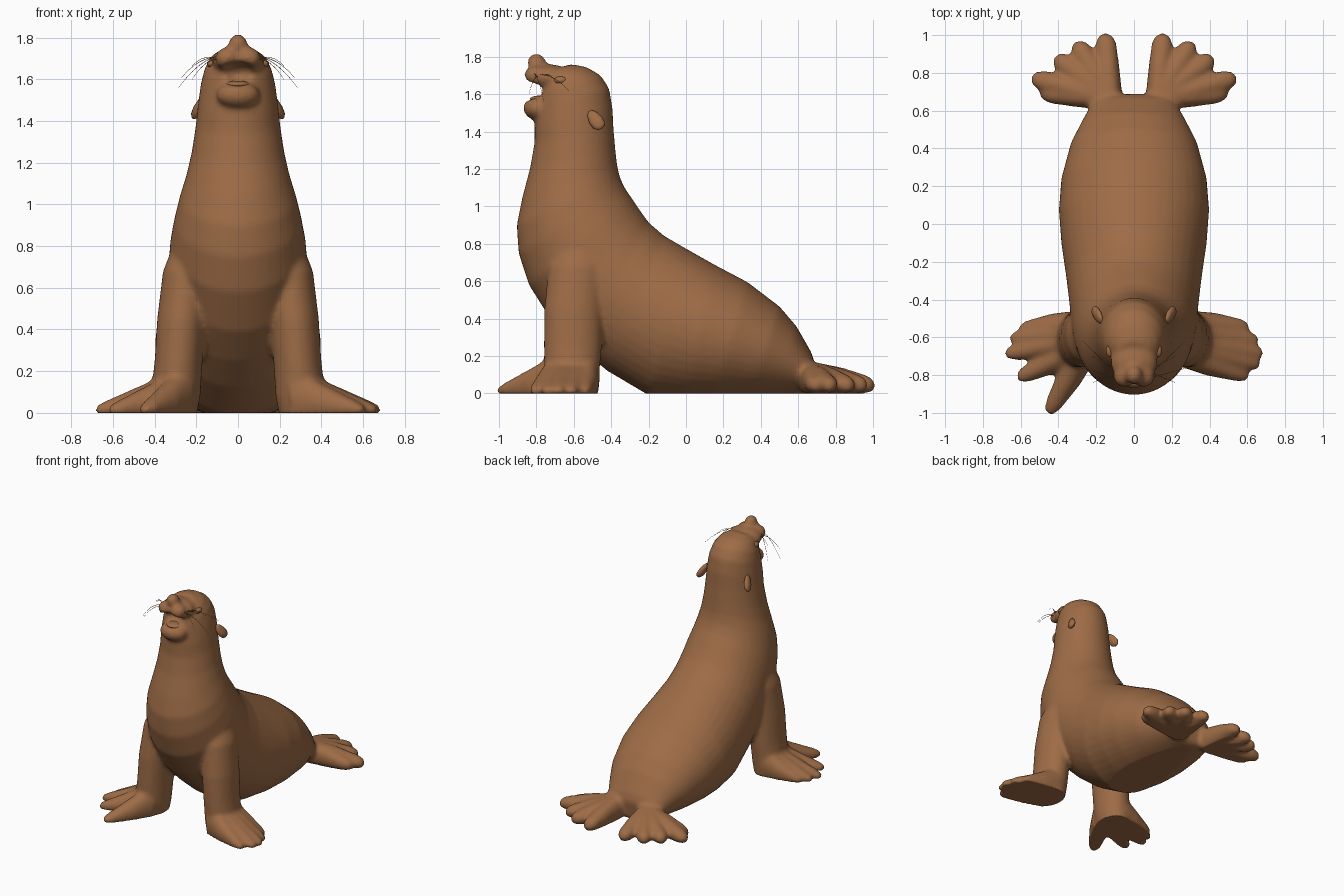
import bpy, bmesh, math
from mathutils import Vector, Matrix

if "Cube" in bpy.data.objects:
    bpy.data.objects.remove(bpy.data.objects["Cube"])

brown = bpy.data.materials.new("brown fur")
brown.diffuse_color = (0.34, 0.15, 0.062, 1)
brown.use_nodes = True
brown.node_tree.nodes["Principled BSDF"].inputs["Base Color"].default_value = brown.diffuse_color


def finish(bm, name):
    bmesh.ops.recalc_face_normals(bm, faces=bm.faces)
    me = bpy.data.meshes.new(name)
    bm.to_mesh(me)
    bm.free()
    me.materials.append(brown)
    for p in me.polygons:
        p.use_smooth = True
    ob = bpy.data.objects.new(name, me)
    bpy.context.collection.objects.link(ob)
    return ob


def loft(bm, rings, n=32):
    """Skin elliptical rings given as (centre, half axis, half axis)."""
    loops = []
    for c, u, v in rings:
        loops.append([bm.verts.new(c + u * math.cos(2 * math.pi * i / n) + v * math.sin(2 * math.pi * i / n))
                      for i in range(n)])
    for a, b in zip(loops, loops[1:]):
        for i in range(n):
            j = (i + 1) % n
            bm.faces.new((a[i], a[j], b[j], b[i]))
    bm.faces.new(loops[0][::-1])
    bm.faces.new(loops[-1])


def ball(bm, c, r):
    m = Matrix.Translation(c) @ Matrix.Diagonal((*r, 1))
    bmesh.ops.create_uvsphere(bm, u_segments=24, v_segments=16, radius=1, matrix=m)


def toe(bm, root, tip, sections):
    """Flattened tapered toe; sections are (t, z, half width, half height)."""
    root, tip = Vector((*root, 0)), Vector((*tip, 0))
    d = (tip - root).normalized()
    side = Vector((-d.y, d.x, 0))
    loft(bm, [(root.lerp(tip, t) + Vector((0, 0, z)), side * w, Vector((0, 0, h)))
              for t, z, w, h in sections], 20)


bm = bmesh.new()

# torso, neck and cranium: (front y, front z, back y, back z, half width)
spine = [(.67, .02, .69, .16, .17), (.64, 0, .67, .22, .215), (.5, -.01, .59, .36, .275),
         (.35, -.02, .5, .465, .335), (.15, -.03, .33, .595, .385), (0, -.03, .15, .69, .398),
         (-.2, -.01, 0, .775, .385), (-.42, .12, -.12, .845, .36), (-.58, .25, -.2, .915, .345),
         (-.72, .39, -.25, .985, .335), (-.84, .58, -.29, 1.045, .325), (-.895, .75, -.325, 1.095, .305),
         (-.905, .9, -.353, 1.155, .28), (-.875, 1.05, -.368, 1.22, .248), (-.835, 1.2, -.377, 1.3, .222),
         (-.81, 1.34, -.387, 1.41, .203), (-.81, 1.44, -.392, 1.52, .192), (-.80, 1.53, -.41, 1.63, .178),
         (-.79, 1.6, -.455, 1.70, .16), (-.77, 1.66, -.53, 1.745, .13), (-.75, 1.70, -.62, 1.762, .085)]
rings = []
for fy, fz, by, bz, w in spine:
    f, b = Vector((0, fy, fz)), Vector((0, by, bz))
    rings.append(((f + b) / 2, Vector((w, 0, 0)), (b - f) / 2))
loft(bm, rings, 40)

# muzzle, nose, lip pads, lower jaw
ball(bm, (0, -.73, 1.69), (.125, .11, .07))
ball(bm, (0, -.80, 1.77), (.045, .05, .048))
ball(bm, (0, -.79, 1.525), (.105, .08, .065))
for s in (-1, 1):
    ball(bm, (.05 * s, -.805, 1.70), (.06, .06, .055))

# front legs
arm = [(.2, -.54, .88, .08, .1), (.245, -.58, .68, .115, .155), (.27, -.6, .45, .118, .158),
       (.285, -.605, .25, .115, .155), (.30, -.61, .08, .12, .145), (.31, -.61, -.02, .11, .14)]
for s in (-1, 1):
    loft(bm, [(Vector((s * x, y, z)), Vector((a, 0, 0)), Vector((0, b, 0))) for x, y, z, a, b in arm])

# front flipper toes, the two feet are spread differently
front = [(0, .08, .07, .14), (.4, .05, .068, .09), (.85, .022, .045, .04), (.97, .015, .03, .022), (1, .012, .01, .01)]
feet = [[(.61, -.55), (.66, -.62), (.685, -.69), (.67, -.745), (.61, -.81)],
        [(-.61, -.56), (-.66, -.61), (-.685, -.69), (-.62, -.82), (-.455, -1.005)]]
for tips in feet:
    for i, tip in enumerate(tips):
        root = (math.copysign(.31 - .01 * i, tip[0]), -.53 - .04 * i)
        toe(bm, root, tip, front)

# hind flipper toes
hind = [(0, .08, .06, .095), (.5, .065, .06, .075), (.85, .05, .056, .05), (.96, .045, .038, .035), (1, .04, .012, .012)]
for s in (-1, 1):
    for x, y in [(.155, 1.01), (.31, .965), (.42, .885), (.545, .775), (.50, .70)]:
        toe(bm, (.12 * s, .66), (x * s, y), hind)

body = finish(bm, "body")

# mouth opening cutter
bm = bmesh.new()
ball(bm, (0, -.865, 1.625), (.1, .125, .06))
cutter = finish(bm, "mouth_cutter")
cutter.hide_render = True

# fuse, carve the mouth and soften
for k in range(2):
    m = body.modifiers.new("fuse", 'REMESH')
    m.mode = 'VOXEL'
    m.voxel_size = .012
    m.use_smooth_shade = True
    if k == 0:
        m = body.modifiers.new("mouth", 'BOOLEAN')
        m.operation = 'DIFFERENCE'
        m.solver = 'EXACT'
        m.object = cutter
m = body.modifiers.new("soften", 'SMOOTH')
m.factor = .5
m.iterations = 9
dg = bpy.context.evaluated_depsgraph_get()
me = bpy.data.meshes.new_from_object(body.evaluated_get(dg))
body.modifiers.clear()
body.data = me
bpy.data.objects.remove(cutter)
for v in me.vertices:          # flat underside on the ground
    v.co.z = max(v.co.z, 0)
me.materials.clear()
me.materials.append(brown)
for p in me.polygons:
    p.use_smooth = True
    p.material_index = 0

# ears and closed eyes
for s, tag in ((-1, "left"), (1, "right")):
    bm = bmesh.new()
    a, b = Vector((.172 * s, -.515, 1.51)), Vector((.212 * s, -.452, 1.415))
    loft(bm, [(a.lerp(b, t), Vector((r * .7, 0, 0)), Vector((0, r, r * .6)))
              for t, r in [(0, .008), (.15, .022), (.5, .032), (.8, .03), (.95, .018), (1, .006)]], 16)
    finish(bm, tag + "_ear")
    bm = bmesh.new()
    ball(bm, (.128 * s, -.67, 1.675), (.02, .035, .02))
    finish(bm, tag + "_eyelid")

# tongue
bm = bmesh.new()
ball(bm, (0, -.775, 1.575), (.06, .06, .018))
finish(bm, "tongue")

# whiskers
cu = bpy.data.curves.new("whiskers", 'CURVE')
cu.dimensions = '3D'
cu.bevel_depth = .0022
cu.bevel_resolution = 1
cu.materials.append(brown)
for s in (-1, 1):
    for i, (x, y, z) in enumerate([(.285, -.76, 1.56), (.27, -.62, 1.61), (.22, -.84, 1.6), (.22, -.70, 1.665)]):
        a = Vector((.085, -.815 + .015 * i, 1.715 - .01 * i))
        b = Vector((x, y, z))
        sp = cu.splines.new('POLY')
        sp.points.add(6)
        for k, p in enumerate(sp.points):
            t = k / 6
            q = a.lerp(b, t) + Vector((0, 0, .12 * t * (1 - t)))
            p.co = (q.x * s, q.y, q.z, 1)
            p.radius = 1 - .7 * t
bpy.context.collection.objects.link(bpy.data.objects.new("whiskers", cu))
